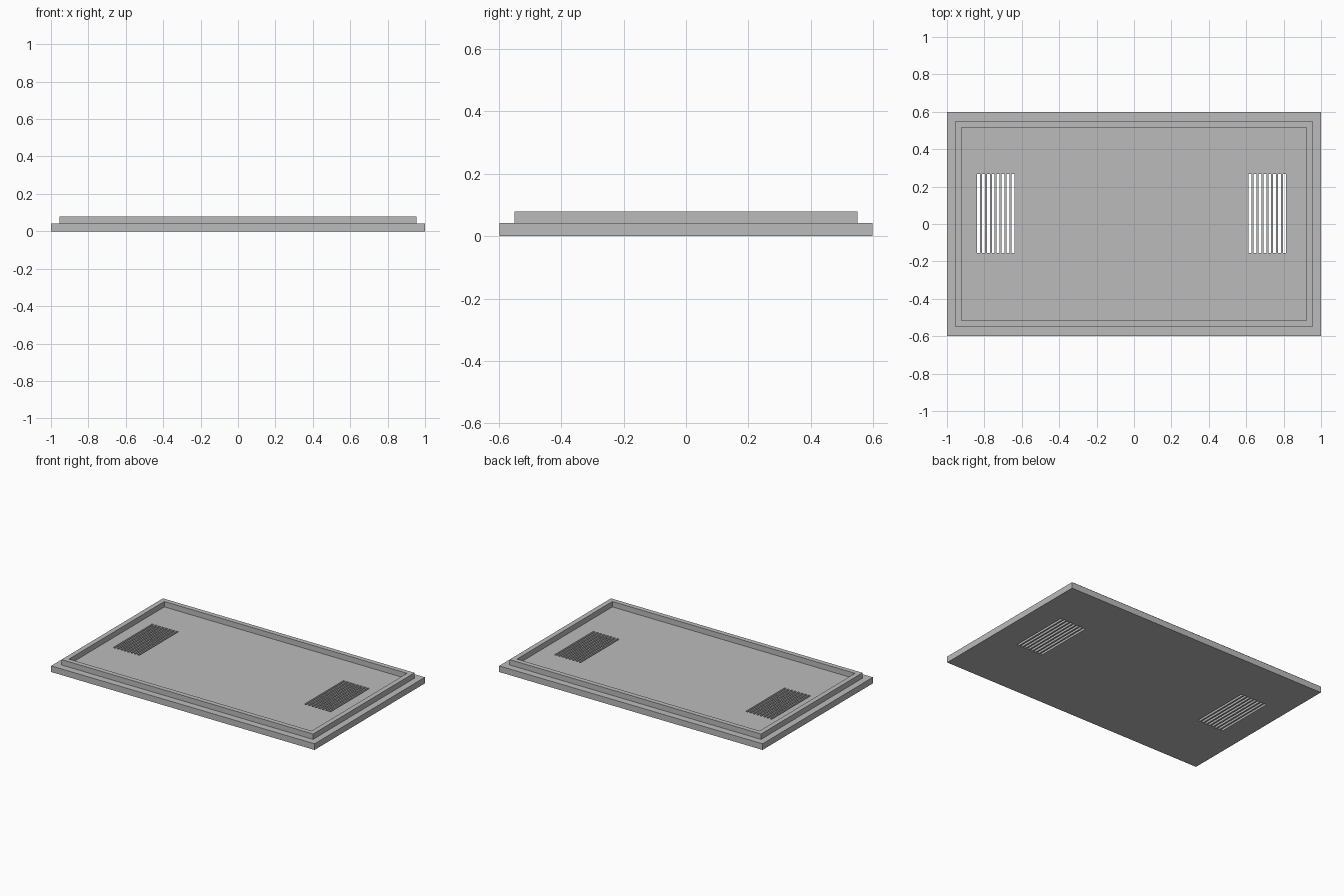
import bpy
import bmesh
from mathutils import Matrix

if "Cube" in bpy.data.objects:
    bpy.data.objects.remove(bpy.data.objects["Cube"])

grey = bpy.data.materials.new("plain_grey")
grey.use_nodes = True
colour = (0.5, 0.5, 0.5, 1)
grey.diffuse_color = colour
grey.node_tree.nodes["Principled BSDF"].inputs["Base Color"].default_value = colour


def add_box(bm, low, high):
    """Add a box spanning two opposite corners."""
    size = [h - l for l, h in zip(low, high)]
    centre = [(h + l) / 2 for l, h in zip(low, high)]
    bmesh.ops.create_cube(bm, size=1, matrix=Matrix.Translation(centre) @ Matrix.Diagonal((*size, 1)))


def make_object(name, bm):
    mesh = bpy.data.meshes.new(name)
    bm.to_mesh(mesh)
    bm.free()
    mesh.materials.append(grey)
    obj = bpy.data.objects.new(name, mesh)
    bpy.context.collection.objects.link(obj)
    return obj


BASE_TOP, LIP_TOP = 0.042, 0.079

# Cover plate with a raised rim, extruded from nested rectangles
bm = bmesh.new()
sections = [(1, 0.598, 0), (1, 0.598, BASE_TOP), (0.955, 0.55, BASE_TOP),
            (0.955, 0.55, LIP_TOP), (0.921, 0.517, LIP_TOP), (0.921, 0.517, BASE_TOP)]
rings = [[bm.verts.new((sx * x, sy * y, z)) for sx, sy in ((-1, -1), (1, -1), (1, 1), (-1, 1))]
         for x, y, z in sections]
for lower, upper in zip(rings, rings[1:]):
    for i in range(4):
        j = (i + 1) % 4
        bm.faces.new((lower[i], lower[j], upper[j], upper[i]))
bm.faces.new(rings[0][::-1])
bm.faces.new(rings[-1])
bmesh.ops.recalc_face_normals(bm, faces=bm.faces)
cover = make_object("cover_plate", bm)

# Two groups of eight through slots
SLOTS, PITCH, WIDTH = 8, 0.0262, 0.0155
bm = bmesh.new()
for start in (-0.839, 0.613):
    for i in range(SLOTS):
        x = start + i * PITCH
        add_box(bm, (x, -0.155, -0.1), (x + WIDTH, 0.267, 0.2))
cutter = make_object("vent_slot_cutter", bm)
cutter.hide_render = True
cutter.hide_set(True)

vents = cover.modifiers.new("vent_slots", 'BOOLEAN')
vents.operation = 'DIFFERENCE'
vents.solver = 'EXACT'
vents.object = cutter
